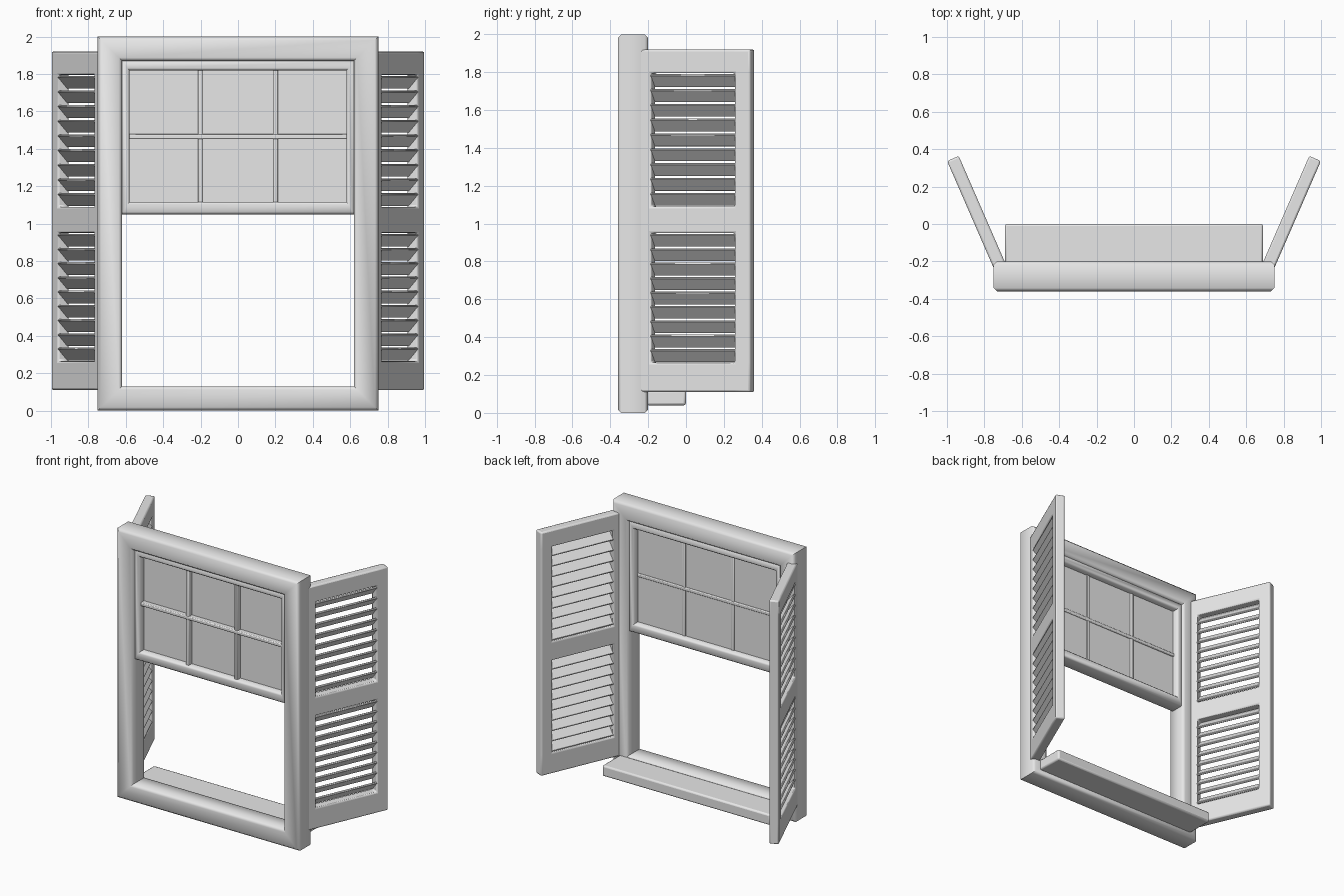
import bpy, bmesh, math
from mathutils import Matrix, Vector

cube = bpy.data.objects.get("Cube")
if cube:
    bpy.data.objects.remove(cube)

paint = bpy.data.materials.new("grey_paint")
paint.use_nodes = True
GREY = (0.8, 0.8, 0.8, 1)
paint.diffuse_color = GREY
paint.node_tree.nodes["Principled BSDF"].inputs["Base Color"].default_value = GREY


def finish(name, bm, bevel=0.0, segments=2, angle=40):
    """Turn a bmesh into a painted object with softened edges."""
    bmesh.ops.recalc_face_normals(bm, faces=bm.faces)
    mesh = bpy.data.meshes.new(name)
    bm.to_mesh(mesh)
    bm.free()
    mesh.materials.append(paint)
    obj = bpy.data.objects.new(name, mesh)
    bpy.context.collection.objects.link(obj)
    if bevel:
        mod = obj.modifiers.new("soft_edges", "BEVEL")
        mod.width, mod.segments, mod.limit_method = bevel, segments, "ANGLE"
    bpy.ops.object.select_all(action="DESELECT")
    obj.select_set(True)
    bpy.context.view_layer.objects.active = obj
    bpy.ops.object.shade_smooth_by_angle(angle=math.radians(angle))
    return obj


def add_box(bm, lo, hi, turn=Matrix()):
    """Add a box between two corners, turned about its own centre."""
    lo, hi = Vector(lo), Vector(hi)
    size = Matrix.Diagonal((*(hi - lo), 1))
    bmesh.ops.create_cube(bm, size=1, matrix=Matrix.Translation((lo + hi) / 2) @ turn @ size)


def mitred_ring(name, outer, inner, y0, y1, c, angle):
    """Sweep a chamfered profile round a rectangle (x half-width, bottom, top)."""
    bm = bmesh.new()
    d = y1 - y0
    profile = [(0, c), (c, 0), (-c, 0), (0, c), (0, -c), (-c, 0), (c, 0), (0, -c)]
    at_inner = [0, 0, 1, 1, 1, 1, 0, 0]
    at_back = [0, 0, 0, 0, 1, 1, 1, 1]
    loops = []
    for sx, sz in ((-1, -1), (1, -1), (1, 1), (-1, 1)):
        loop = []
        for (inset, dy), i, b in zip(profile, at_inner, at_back):
            w, bottom, top = inner if i else outer
            z = bottom + inset if sz < 0 else top - inset
            loop.append(bm.verts.new((sx * (w - inset), y0 + b * d + dy, z)))
        loops.append(loop)
    for k in range(4):
        a, b = loops[k], loops[(k + 1) % 4]
        for j in range(8):
            n = (j + 1) % 8
            bm.faces.new((a[j], a[n], b[n], b[j]))
    return finish(name, bm, angle=angle)


# Window casing
mitred_ring("window_casing", (0.75, 0, 2), (0.62, 0.13, 1.87), -0.36, -0.2, 0.018, 50)

# Raised sash with glazing bars
mitred_ring("sash_frame", (0.625, 1.05, 1.875), (0.58, 1.115, 1.82), -0.33, -0.215, 0.012, 50)
bm = bmesh.new()
add_box(bm, (-0.59, -0.275, 1.1), (0.59, -0.265, 1.83))
finish("sash_pane", bm)
bm = bmesh.new()
for x in (-0.2, 0.2):
    add_box(bm, (x - 0.013, -0.31, 1.1), (x + 0.013, -0.258, 1.83))
add_box(bm, (-0.59, -0.312, 1.452), (0.59, -0.256, 1.478))
finish("glazing_bars", bm, 0.006)

# Sill behind the casing
bm = bmesh.new()
add_box(bm, (-0.69, -0.21, 0.04), (0.69, 0, 0.12))
finish("window_sill", bm, 0.012)

# Louvred shutters, swung open
LENGTH, THICK, STILE = 0.66, 0.068, 0.09
COLUMNS = (0, STILE, LENGTH - STILE, LENGTH)
ROWS = (0.11, 0.265, 0.95, 1.09, 1.795, 1.92)
HINGE = Matrix.Translation((0.705, -0.255, 0)) @ Matrix.Rotation(math.radians(66.5), 4, "Z")
SLATS = 9

for side, mirror in (("left", 1), ("right", -1)):
    place = Matrix.Diagonal((mirror, 1, 1, 1)) @ HINGE

    # Panel with two openings
    bm = bmesh.new()
    grid = [[bm.verts.new((x, -THICK / 2, z)) for x in COLUMNS] for z in ROWS]
    for r in range(5):
        for c in range(3):
            if c == 1 and r in (1, 3):
                continue
            bm.faces.new((grid[r][c], grid[r][c + 1], grid[r + 1][c + 1], grid[r + 1][c]))
    back = bmesh.ops.extrude_face_region(bm, geom=bm.faces[:], use_keep_orig=True)["geom"]
    bmesh.ops.translate(bm, vec=(0, THICK, 0), verts=[v for v in back if isinstance(v, bmesh.types.BMVert)])
    bm.transform(place)
    finish(side + "_shutter_frame", bm, 0.01)

    # Slats, high on the outside and low on the inside
    bm = bmesh.new()
    for low, high in ((ROWS[1], ROWS[2]), (ROWS[3], ROWS[4])):
        pitch = (high - low) / SLATS
        for i in range(SLATS):
            z = low + (i + 0.5) * pitch
            add_box(bm, (STILE - 0.01, -0.042, z - 0.007), (LENGTH - STILE + 0.01, 0.042, z + 0.007),
                    Matrix.Rotation(math.radians(-48), 4, "X"))
    bm.transform(place)
    finish(side + "_shutter_slats", bm, 0.003, 1)
